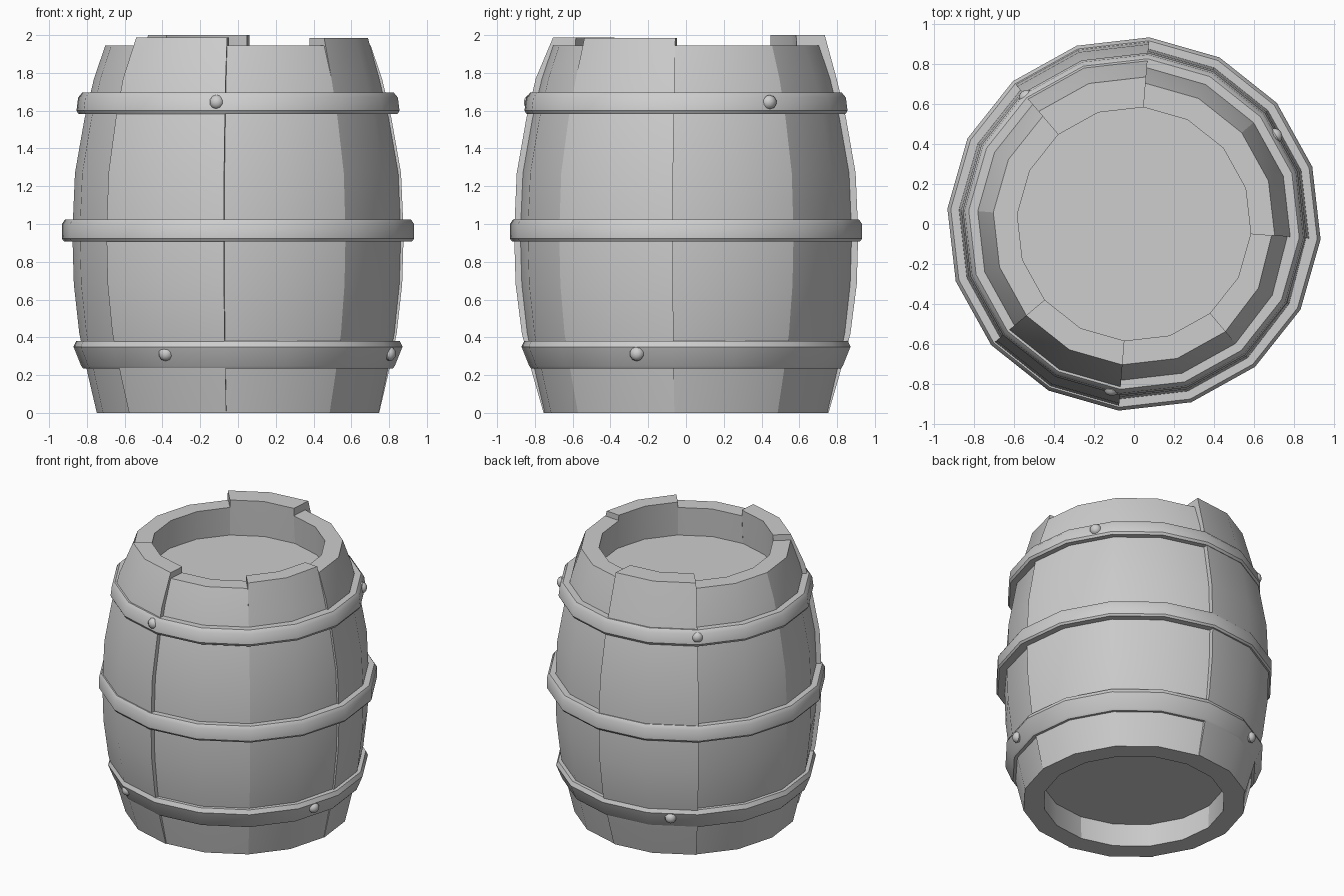
import bpy, bmesh
from math import sin, cos, radians
from mathutils import Vector

cube = bpy.data.objects.get("Cube")
if cube:
    bpy.data.objects.remove(cube, do_unlink=True)

START = -4.7          # angle of the first barrel corner
STEP = 22.5           # sixteen sides

grey = bpy.data.materials.new("mid grey")
grey.use_nodes = True
grey.diffuse_color = (0.61, 0.61, 0.61, 1)
grey.node_tree.nodes["Principled BSDF"].inputs["Base Color"].default_value = (0.61, 0.61, 0.61, 1)


def finish(name, bm):
    bmesh.ops.recalc_face_normals(bm, faces=bm.faces)
    mesh = bpy.data.meshes.new(name)
    bm.to_mesh(mesh)
    bm.free()
    mesh.materials.append(grey)
    obj = bpy.data.objects.new(name, mesh)
    bpy.context.collection.objects.link(obj)
    bpy.ops.object.select_all(action="DESELECT")
    obj.select_set(True)
    bpy.context.view_layer.objects.active = obj
    bpy.ops.object.shade_smooth_by_angle(angle=radians(35))
    return obj


def ring(bm, profile, angle):
    """One (radius, height) profile placed at an angle round the barrel."""
    a = radians(angle)
    return [bm.verts.new((r * cos(a), r * sin(a), z)) for r, z in profile]


def bridge(bm, first, second):
    n = len(first)
    for j in range(n):
        k = (j + 1) % n
        bm.faces.new((first[j], first[k], second[k], second[j]))


# Staves: eight curved planks, three of them shifted out of line
outer = [(0.75, 0), (0.797, 0.2), (0.843, 0.42), (0.872, 0.68), (0.88, 0.95),
         (0.866, 1.27), (0.815, 1.56), (0.765, 1.77)]
inner = [(0.6, 1.7), (0.65, 1), (0.62, 0.3), (0.61, 0)]
# stave number: (top height, rim radius, push at first, middle and last edge)
shifted = {2: (2.0, 0.702, (0.035, 0.035, 0.035)),
           5: (1.988, 0.673, (0.033, 0.033, 0.033)),
           7: (1.985, 0.705, (0, -0.006, -0.015))}
for s in range(8):
    top, rim, push = shifted.get(s, (1.945, 0.705, (0, 0, 0)))
    bm = bmesh.new()
    loops = []
    for i, p in enumerate(push):
        # the push fades out towards the foot
        skin = [(r + p * min(1, 0.2 + 1.6 * z), z) for r, z in outer + [(rim, top)]]
        loops.append(ring(bm, skin + [(0.585, top)] + inner, START + (2 * s + i) * STEP))
    bridge(bm, loops[0], loops[1])
    bridge(bm, loops[1], loops[2])
    bm.faces.new(loops[0])
    bm.faces.new(loops[2])
    finish(f"stave_{s + 1}", bm)

# Lid and base, both set back inside the rim
for name, z in (("lid", 1.715), ("base", 0.19)):
    bm = bmesh.new()
    bmesh.ops.create_cone(bm, cap_ends=True, segments=16, radius1=0.63, radius2=0.63, depth=0.04)
    for v in bm.verts:
        v.co.z += z
    finish(name, bm)

# Hoops: flat bands with bevelled edges
hoops = {"lower_hoop": [(0.77, 0.235), (0.822, 0.235), (0.833, 0.248), (0.874, 0.35),
                        (0.86, 0.38), (0.77, 0.38)],
         "middle_hoop": [(0.85, 0.908), (0.925, 0.908), (0.935, 0.922), (0.935, 1.0),
                         (0.918, 1.025), (0.85, 1.025)],
         "upper_hoop": [(0.75, 1.583), (0.848, 1.583), (0.858, 1.6), (0.849, 1.67),
                        (0.828, 1.695), (0.75, 1.695)]}
for name, profile in hoops.items():
    bm = bmesh.new()
    loops = [ring(bm, profile, START + i * STEP) for i in range(16)]
    for i in range(16):
        bridge(bm, loops[i - 1], loops[i])
    finish(name, bm)

# Rivets: low domes on the upper and lower hoops
for label, radius, z, angles in (("upper", 0.835, 1.645, (32, 130.3, 262.2)),
                                 ("lower", 0.845, 0.313, (118, 243, 342))):
    for i, a in enumerate(angles):
        bm = bmesh.new()
        bmesh.ops.create_uvsphere(bm, u_segments=10, v_segments=6, radius=0.039)
        for v in bm.verts:
            v.co.z *= 0.8
        rivet = finish(f"{label}_rivet_{i + 1}", bm)
        facing = Vector((cos(radians(a)), sin(radians(a)), 0))
        rivet.rotation_euler = facing.to_track_quat("Z", "Y").to_euler()
        rivet.location = facing * radius + Vector((0, 0, z))
